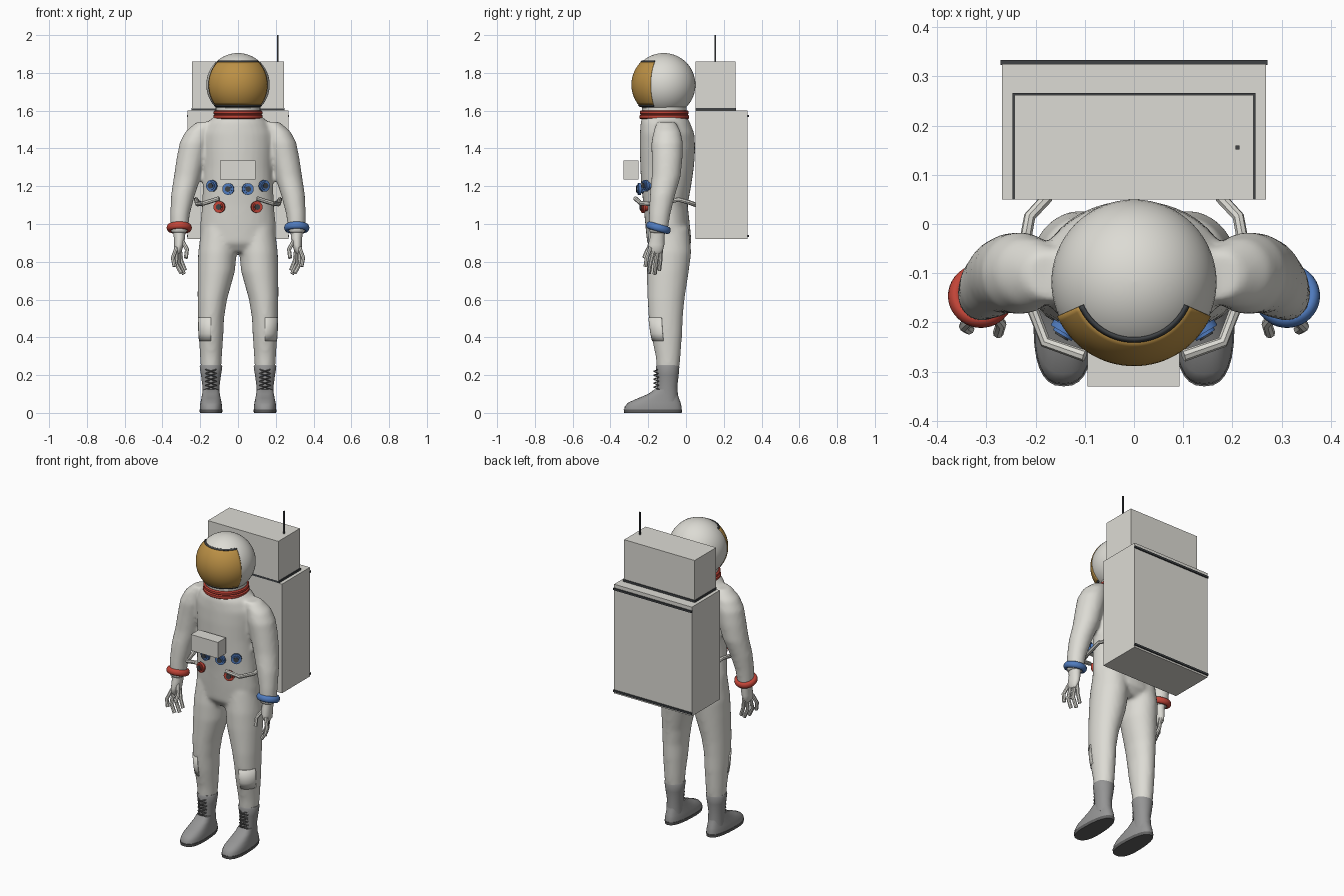
import bpy, bmesh, math
from mathutils import Vector

cube = bpy.data.objects.get("Cube")
if cube:
    bpy.data.objects.remove(cube, do_unlink=True)


def material(name, r, g, b):
    m = bpy.data.materials.new(name)
    m.use_nodes = True
    m.diffuse_color = (r, g, b, 1)
    m.node_tree.nodes["Principled BSDF"].inputs["Base Color"].default_value = (r, g, b, 1)
    return m


WHITE = material("suit white", 0.72, 0.71, 0.66)
GOLD = material("visor gold", 0.5, 0.28, 0.06)
RED = material("signal red", 0.55, 0.06, 0.04)
BLUE = material("signal blue", 0.08, 0.2, 0.52)
GREY = material("boot grey", 0.3, 0.3, 0.3)
DARK = material("dark trim", 0.05, 0.055, 0.06)
SOLE = material("sole grey", 0.12, 0.12, 0.12)


def finish(ob, mat, angle=40):
    ob.data.materials.clear()
    ob.data.materials.append(mat)
    bpy.ops.object.select_all(action="DESELECT")
    ob.select_set(True)
    bpy.context.view_layer.objects.active = ob
    if angle:
        bpy.ops.object.shade_smooth_by_angle(angle=math.radians(angle))
    return ob


def loft(name, mat, *parts, half=180, n=32, power=1, taper=0, facing=0):
    """Skin stacks of horizontal rings (x, y, z, rx, ry); half < 180 gives an open shell."""
    bm = bmesh.new()
    closed = half == 180
    for rings in parts:
        rows = []
        for cx, cy, z, rx, ry in sorted(rings, key=lambda r: r[2]):
            row = []
            for i in range(n if closed else n + 1):
                a = math.radians(facing - half + 2 * half * i / n)
                s, c = math.sin(a), math.cos(a)
                s = math.copysign(abs(s) ** power, s)
                c = math.copysign(abs(c) ** power, c)
                row.append(bm.verts.new((cx + rx * s * (1 + taper * c), cy - ry * c, z)))
            rows.append(row)
        for low, high in zip(rows, rows[1:]):
            for i in range(n):
                j = (i + 1) % len(low)
                bm.faces.new((low[i], low[j], high[j], high[i]))
        if closed:
            bm.faces.new(rows[0][::-1])
            bm.faces.new(rows[-1])
    me = bpy.data.meshes.new(name)
    bm.to_mesh(me)
    bm.free()
    ob = bpy.data.objects.new(name, me)
    bpy.context.collection.objects.link(ob)
    if not closed:
        thick = ob.modifiers.new("thickness", "SOLIDIFY")
        thick.thickness = 0.006
    return finish(ob, mat)


def tube(name, mat, radius, *paths):
    cu = bpy.data.curves.new(name, "CURVE")
    cu.dimensions = "3D"
    cu.bevel_depth = radius
    cu.bevel_resolution = 2
    cu.use_fill_caps = True
    for path in paths:
        sp = cu.splines.new("POLY")
        sp.points.add(len(path) - 1)
        for p, co in zip(sp.points, path):
            p.co = (*co, 1)
    ob = bpy.data.objects.new(name, cu)
    bpy.context.collection.objects.link(ob)
    finish(ob, mat, 0)
    bpy.ops.object.convert(target="MESH")
    return finish(bpy.context.object, mat)


def box(name, mat, x0, x1, y0, y1, z0, z1):
    bpy.ops.mesh.primitive_cube_add(size=1, location=((x0 + x1) / 2, (y0 + y1) / 2, (z0 + z1) / 2))
    ob = bpy.context.object
    ob.name = name
    ob.scale = (x1 - x0, y1 - y0, z1 - z0)
    return finish(ob, mat, 0)


def rod(name, mat, centre, direction, radius, depth):
    bpy.ops.mesh.primitive_cylinder_add(vertices=16, radius=radius, depth=depth, location=centre)
    ob = bpy.context.object
    ob.name = name
    ob.rotation_euler = Vector(direction).to_track_quat("Z", "Y").to_euler()
    return finish(ob, mat)


def mirrored(rings, s):
    return [(s * r[0], *r[1:]) for r in rings]


# Suit: torso, sleeves and trousers fused into one soft skin
torso = [(0, -.09, .85, .12, .08), (0, -.088, .9, .2, .118), (0, -.098, 1, .2, .118),
         (0, -.108, 1.1, .19, .117), (0, -.105, 1.2, .186, .132), (0, -.1, 1.3, .184, .142),
         (0, -.098, 1.4, .19, .147), (0, -.1, 1.48, .19, .144), (0, -.11, 1.54, .16, .13),
         (0, -.115, 1.575, .12, .115)]
arm = [(.312, -.148, .95, .045, .05), (.307, -.14, 1.05, .052, .057), (.292, -.125, 1.15, .063, .067),
       (.268, -.105, 1.25, .072, .077), (.248, -.1, 1.35, .077, .082), (.23, -.1, 1.43, .079, .084),
       (.21, -.1, 1.49, .068, .072), (.17, -.105, 1.54, .05, .05)]
leg = [(.143, -.095, .22, .053, .058), (.143, -.095, .3, .058, .066), (.143, -.103, .42, .066, .083),
       (.143, -.107, .5, .069, .09), (.136, -.106, .6, .078, .098), (.115, -.097, .75, .099, .112),
       (.109, -.09, .85, .102, .118), (.1, -.09, .98, .095, .105)]
suit = loft("suit", WHITE, torso, *[mirrored(p, s) for p in (arm, leg) for s in (-1, 1)])
fuse = suit.modifiers.new("fuse", "REMESH")
fuse.mode = "VOXEL"
fuse.voxel_size = 0.011
fuse.use_smooth_shade = True
soft = suit.modifiers.new("soften", "SMOOTH")
soft.factor, soft.iterations = 0.5, 8

# Helmet, visor and neck ring
HY, HZ, HR = -.118, 1.737, .168


def globe(z0, z1, radius, steps):
    rings = []
    a0, a1 = (math.asin(max(-1, min(1, (z - HZ) / HR))) for z in (z0, z1))
    for i in range(steps + 1):
        a = a0 + (a1 - a0) * i / steps
        r = max(radius * math.cos(a), .0005)
        rings.append((0, HY, HZ + radius * math.sin(a), r, r))
    return rings


loft("helmet", WHITE, globe(1.58, HZ + HR, HR, 24), n=64)
loft("visor", GOLD, globe(1.632, 1.856, HR + .003, 16), half=66, n=32)
loft("visor_top_trim", DARK, globe(1.855, 1.862, HR + .005, 2), half=66, n=32)
loft("visor_bottom_trim", DARK, globe(1.624, 1.632, HR + .005, 2), half=66, n=32)


def round_rings(*profile):
    return [(0, HY + .003, z, r, r) for r, z in profile]


loft("neck_ring", RED, round_rings((.125, 1.555), (.131, 1.56), (.131, 1.574), (.124, 1.579),
                                   (.129, 1.584), (.129, 1.596), (.122, 1.602)), n=48)
loft("helmet_collar", WHITE, round_rings((.118, 1.598), (.118, 1.622)), n=48)

# Backpack with trim strips and antenna
box("backpack", WHITE, -.268, .268, .05, .325, .92, 1.6)
box("backpack_upper", WHITE, -.243, .243, .05, .262, 1.612, 1.86)
box("upper_seam", DARK, -.247, .247, .05, .266, 1.598, 1.613)
for z in (.937, 1.572):
    box("back_strip", DARK, -.271, .271, .323, .333, z - .006, z + .006)
box("antenna", DARK, .206, .214, .151, .159, 1.85, 2)

# Chest controls
box("chest_box", WHITE, -.094, .092, -.33, -.252, 1.235, 1.335)
for s in (-1, 1):
    for mat, x, y, z, turn in ((BLUE, .05, -.235, 1.185, .15), (BLUE, .133, -.205, 1.202, .6),
                               (RED, .095, -.215, 1.09, .3)):
        out = Vector((s * turn, -1, 0)).normalized()
        at = Vector((s * x, y, z))
        rod("connector", mat, at, out, .022, .05)
        rod("connector_flange", mat, at + out * .012, out, .031, .014)
        rod("connector_hub", DARK, at + out * .02, out, .015, .018)

    # Hoses round the waist to the backpack
    tube("hose", WHITE, .012, [(s * x, y, z) for x, y, z in
         ((.1, -.268, 1.135), (.18, -.24, 1.11), (.215, -.15, 1.105), (.222, -.04, 1.13),
          (.212, .015, 1.115), (.175, .055, 1.1))])

    # Wrist ring, palm and fingers
    bpy.ops.mesh.primitive_torus_add(major_segments=40, minor_segments=12, major_radius=.052,
                                     minor_radius=.015, location=(s * .311, -.146, .98),
                                     rotation=(-.28, 0, 0))
    ring = bpy.context.object
    ring.name = "wrist_ring"
    ring.scale.z = 1.3
    finish(ring, BLUE if s > 0 else RED, 60)
    palm = [(.312, -.148, .97, .034, .038), (.31, -.152, .93, .03, .038), (.312, -.158, .89, .026, .043),
            (.317, -.16, .86, .02, .038), (.318, -.16, .845, .01, .025)]
    loft("palm", WHITE, mirrored(palm, s), n=20)
    fingers = [[(.325, -.188, .875), (.345, -.208, .82), (.335, -.214, .775)],
               [(.322, -.17, .865), (.328, -.188, .79), (.3, -.196, .74)],
               [(.315, -.15, .86), (.314, -.16, .79), (.286, -.166, .735)],
               [(.308, -.132, .87), (.3, -.136, .805), (.28, -.142, .755)],
               [(.3, -.165, .92), (.27, -.203, .865), (.276, -.222, .82)]]
    tube("fingers", WHITE, .011, *[[(s * x, y, z) for x, y, z in f] for f in fingers])

    # Knee patch
    patch = [(x, y, z, rx + .003, ry + .003) for x, y, z, rx, ry in
             ((.143, -.1, .38, .063, .077), (.143, -.103, .42, .066, .083), (.143, -.107, .505, .069, .09))]
    loft("knee_patch", WHITE, mirrored(patch, s), half=38, n=12, facing=s * 38)

    # Boot, sole and laces
    shaft = [(.143, -.1, .06, .046, .06), (.143, -.1, .14, .045, .054), (.143, -.097, .2, .053, .058),
             (.143, -.097, .245, .06, .062), (.143, -.097, .254, .056, .058)]
    loft("boot_shaft", GREY, mirrored(shaft, s), n=28)
    foot = [(.143, -.175, .015, .058, .152), (.143, -.174, .035, .058, .15), (.143, -.167, .055, .055, .138),
            (.143, -.145, .078, .05, .108), (.143, -.122, .1, .046, .078), (.143, -.108, .125, .042, .058)]
    loft("boot_foot", GREY, mirrored(foot, s), n=32, power=.8, taper=.12)
    loft("boot_sole", SOLE, [(s * .143, -.175, 0, .058, .152), (s * .143, -.175, .018, .06, .155)],
         n=32, power=.8, taper=.12)
    laces = []
    for i in range(6):
        z = .105 + i * .021
        for d in (-1, 1):
            laces.append([(s * .143 - d * .03, -.145, z), (s * .143, -.17, z + .01),
                          (s * .143 + d * .03, -.145, z + .021)])
    tube("laces", SOLE, .0035, *laces)
